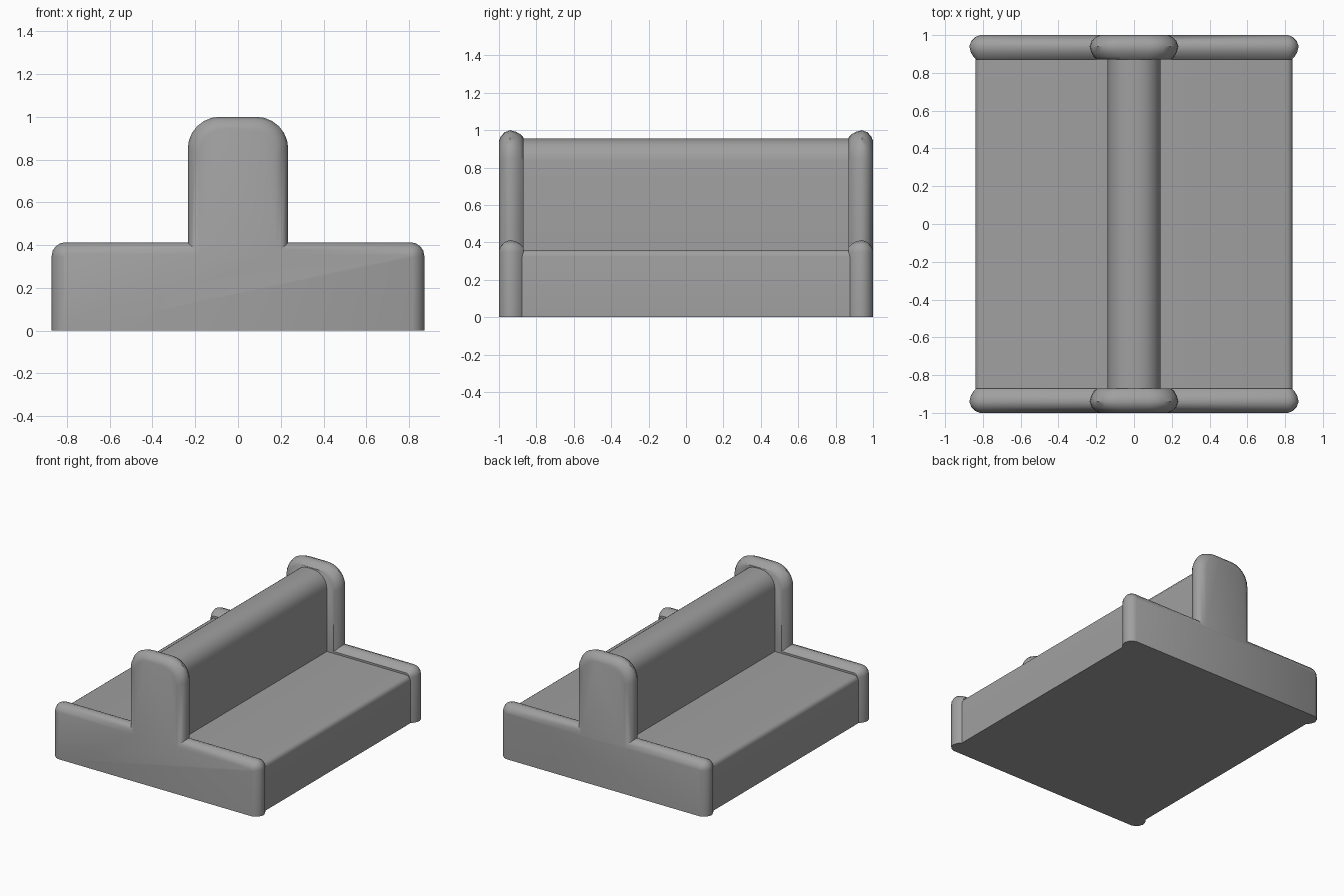
import bpy, bmesh, math

if "Cube" in bpy.data.objects:
    bpy.data.objects.remove(bpy.data.objects["Cube"], do_unlink=True)

grey = bpy.data.materials.new("mid grey")
grey.use_nodes = True
grey.diffuse_color = (0.35, 0.35, 0.35, 1)
grey.node_tree.nodes["Principled BSDF"].inputs["Base Color"].default_value = (0.35, 0.35, 0.35, 1)


def arc(cx, cz, r, steps):
    """Quarter circle from the side (+x) up to the top (+z)."""
    return [(cx + r * math.cos(i / steps * math.pi / 2),
             cz + r * math.sin(i / steps * math.pi / 2)) for i in range(steps + 1)]


def tee_outline(base, seat, seat_r, back, top, top_r, inset=0.0):
    """Upside-down T with rounded upper corners, pulled in by inset."""
    base, seat, back, top = base - inset, seat - inset, back - inset, top - inset
    seat_r, top_r = max(seat_r - inset, 0.015), max(top_r - inset * 0.5, 0.03)
    half = [(base, 0.0)]
    half += arc(base - seat_r, seat - seat_r, seat_r, 4)
    half += [(back, seat)]
    half += arc(back - top_r, top - top_r, top_r, 6)
    return half + [(-x, z) for x, z in reversed(half)]


def loft(name, layers):
    """Skin a list of (y, outline) sections and cap both ends."""
    bm = bmesh.new()
    rings = [[bm.verts.new((x, y, z)) for x, z in pts] for y, pts in layers]
    for a, b in zip(rings, rings[1:]):
        for i in range(len(a)):
            j = (i + 1) % len(a)
            bm.faces.new((a[i], a[j], b[j], b[i]))
    bm.faces.new(rings[0])
    bm.faces.new(rings[-1])
    bmesh.ops.recalc_face_normals(bm, faces=bm.faces)
    mesh = bpy.data.meshes.new(name)
    bm.to_mesh(mesh)
    bm.free()
    mesh.materials.append(grey)
    obj = bpy.data.objects.new(name, mesh)
    bpy.context.collection.objects.link(obj)
    bpy.ops.object.select_all(action="DESELECT")
    obj.select_set(True)
    bpy.context.view_layer.objects.active = obj
    bpy.ops.object.shade_smooth_by_angle(angle=math.radians(40))
    return obj


# Double-sided seat with the shared backrest
seat_profile = tee_outline(0.84, 0.36, 0.035, 0.14, 0.955, 0.12)
loft("seat_and_backrest", [(-0.88, seat_profile), (0.88, seat_profile)])

# Padded end panels, softly rounded around their rims
rim = [(-1.0, 0.055), (-0.99, 0.033), (-0.97, 0.011), (-0.94, 0.0),
       (-0.91, 0.008), (-0.885, 0.022), (-0.87, 0.038)]
panel = loft("end_panels", [
    (y, tee_outline(0.872, 0.413, 0.065, 0.235, 1.0, 0.15, inset)) for y, inset in rim])
mirror = panel.modifiers.new("other_end", "MIRROR")
mirror.use_axis = (False, True, False)
mirror.use_mirror_merge = False
